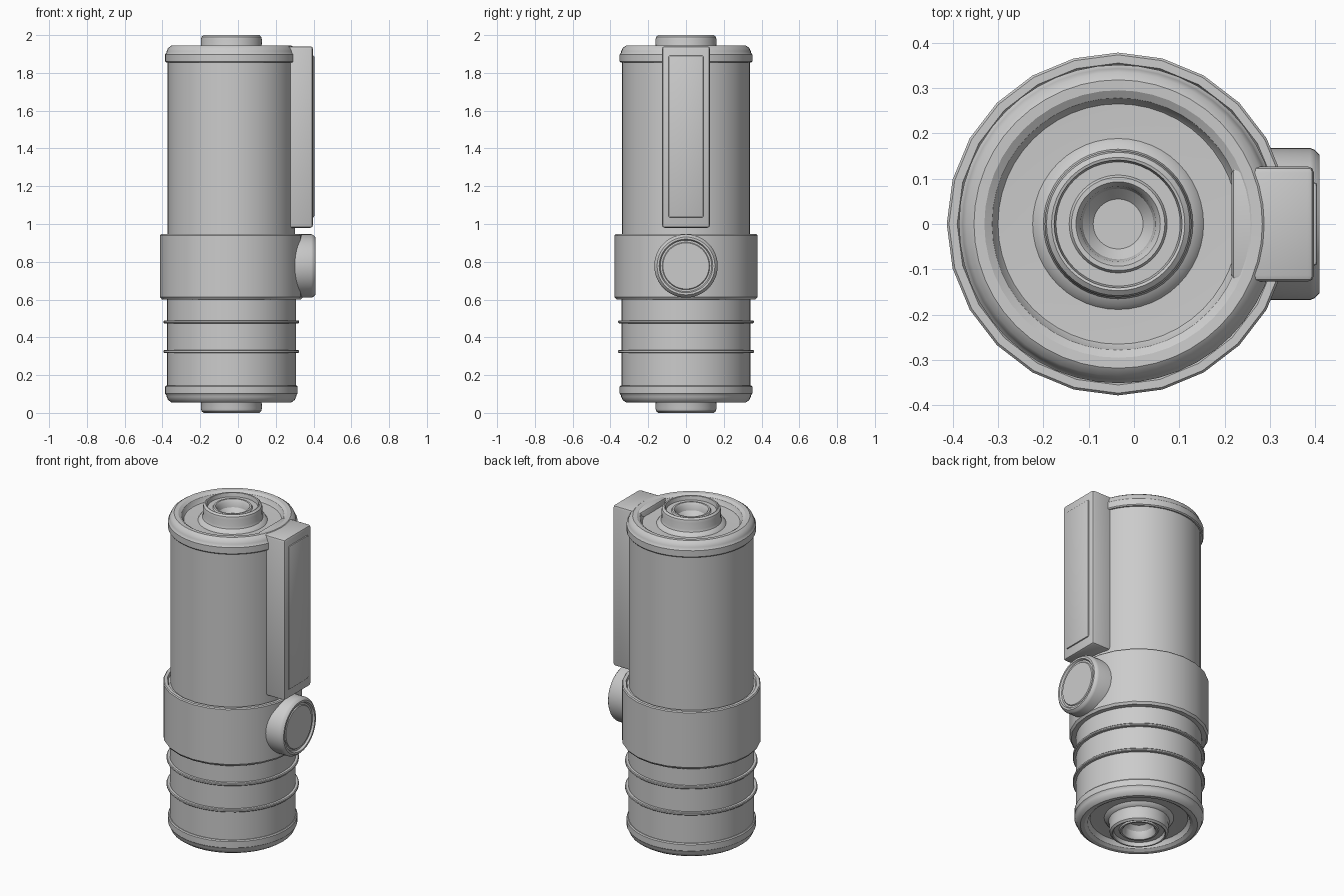
import bpy, bmesh, math
from mathutils import Matrix

if "Cube" in bpy.data.objects:
    bpy.data.objects.remove(bpy.data.objects["Cube"])

CX = -0.035  # x of the main axis


def finish(bm, name, smooth=True):
    bmesh.ops.recalc_face_normals(bm, faces=bm.faces)
    me = bpy.data.meshes.new(name)
    bm.to_mesh(me)
    bm.free()
    ob = bpy.data.objects.new(name, me)
    bpy.context.collection.objects.link(ob)
    if smooth:
        bpy.ops.object.select_all(action='DESELECT')
        ob.select_set(True)
        bpy.context.view_layer.objects.active = ob
        bpy.ops.object.shade_smooth_by_angle(angle=math.radians(30))
    return ob


def lathe(name, profile, seg=48, matrix=None, closed=False):
    """Revolve (radius, height) points about z, then place with matrix."""
    bm = bmesh.new()
    rings = []
    for r, z in profile:
        if r == 0:
            rings.append([bm.verts.new((0, 0, z))] * seg)
        else:
            rings.append([bm.verts.new((r * math.sin(2 * math.pi * i / seg),
                                        r * math.cos(2 * math.pi * i / seg), z))
                          for i in range(seg)])
    pairs = list(zip(rings, rings[1:]))
    if closed:
        pairs.append((rings[-1], rings[0]))
    for a, b in pairs:
        for i in range(seg):
            j = (i + 1) % seg
            bm.faces.new(list(dict.fromkeys((a[i], a[j], b[j], b[i]))))
    bmesh.ops.transform(bm, matrix=matrix or Matrix.Translation((CX, 0, 0)), verts=bm.verts)
    return finish(bm, name)


def box(name, lo, hi, bevel):
    bm = bmesh.new()
    bmesh.ops.create_cube(bm, size=1)
    for v in bm.verts:
        v.co = [(a + b) / 2 + c * (b - a) for a, b, c in zip(lo, hi, v.co)]
    bmesh.ops.bevel(bm, geom=bm.edges[:], offset=bevel, segments=2,
                    profile=0.5, affect='EDGES')
    return finish(bm, name)


# Upper and lower body tubes
lathe("upper_body", [(0.338, 0.90), (0.338, 1.88)])
lathe("lower_body", [(0.341, 0.12), (0.341, 0.62)])

# Thin raised bands around the lower body
for i, z in enumerate((0.325, 0.482)):
    lathe(f"lower_band_{i + 1}", [(0.33, z - 0.008), (0.355, z - 0.008), (0.359, z - 0.004),
                                  (0.359, z + 0.004), (0.355, z + 0.008), (0.33, z + 0.008)])

# Faceted collar
lathe("collar", [(0.33, 0.60), (0.368, 0.60), (0.378, 0.613), (0.378, 0.94),
                 (0.373, 0.946), (0.355, 0.946), (0.35, 0.935), (0.33, 0.935)], seg=24, closed=True)

# End caps with dished faces, heights measured outward from the middle of the body
cap = [(0.33, 0.855), (0.346, 0.855), (0.351, 0.861), (0.351, 0.898), (0.345, 0.905),
       (0.343, 0.915), (0.335, 0.932), (0.318, 0.944), (0.295, 0.943), (0.278, 0.932),
       (0.27, 0.912), (0.265, 0.905), (0.20, 0.902), (0, 0.902)]
# Hollow end knobs with flared base and stepped socket
knob = [(0.19, 0.900), (0.18, 0.914), (0.165, 0.922), (0.160, 0.936), (0.162, 0.975),
        (0.158, 0.991), (0.147, 1.0), (0.141, 0.998), (0.137, 0.975), (0.108, 0.975),
        (0.103, 0.983), (0.093, 0.983), (0.083, 0.97), (0.078, 0.94), (0.055, 0.915), (0, 0.915)]
for end, s in (("top", 1), ("bottom", -1)):
    m = Matrix.Translation((CX, 0, 1)) @ Matrix.Diagonal((1, 1, s, 1))
    lathe(f"{end}_cap", cap, matrix=m)
    lathe(f"{end}_knob", knob, matrix=m)

# Side box with raised panel
box("side_box", (0.215, -0.127, 0.98), (0.397, 0.127, 1.941), 0.014)
box("side_panel", (0.37, -0.092, 1.035), (0.404, 0.092, 1.892), 0.007)

# Round button on the collar, facing +x
button = [(0.168, 0.20), (0.168, 0.388), (0.164, 0.398), (0.153, 0.409), (0.142, 0.409),
          (0.136, 0.398), (0.126, 0.398), (0.122, 0.403), (0, 0.403)]
lathe("side_button", button, matrix=Matrix.Translation((0, 0, 0.778)) @ Matrix.Rotation(math.pi / 2, 4, 'Y'))
